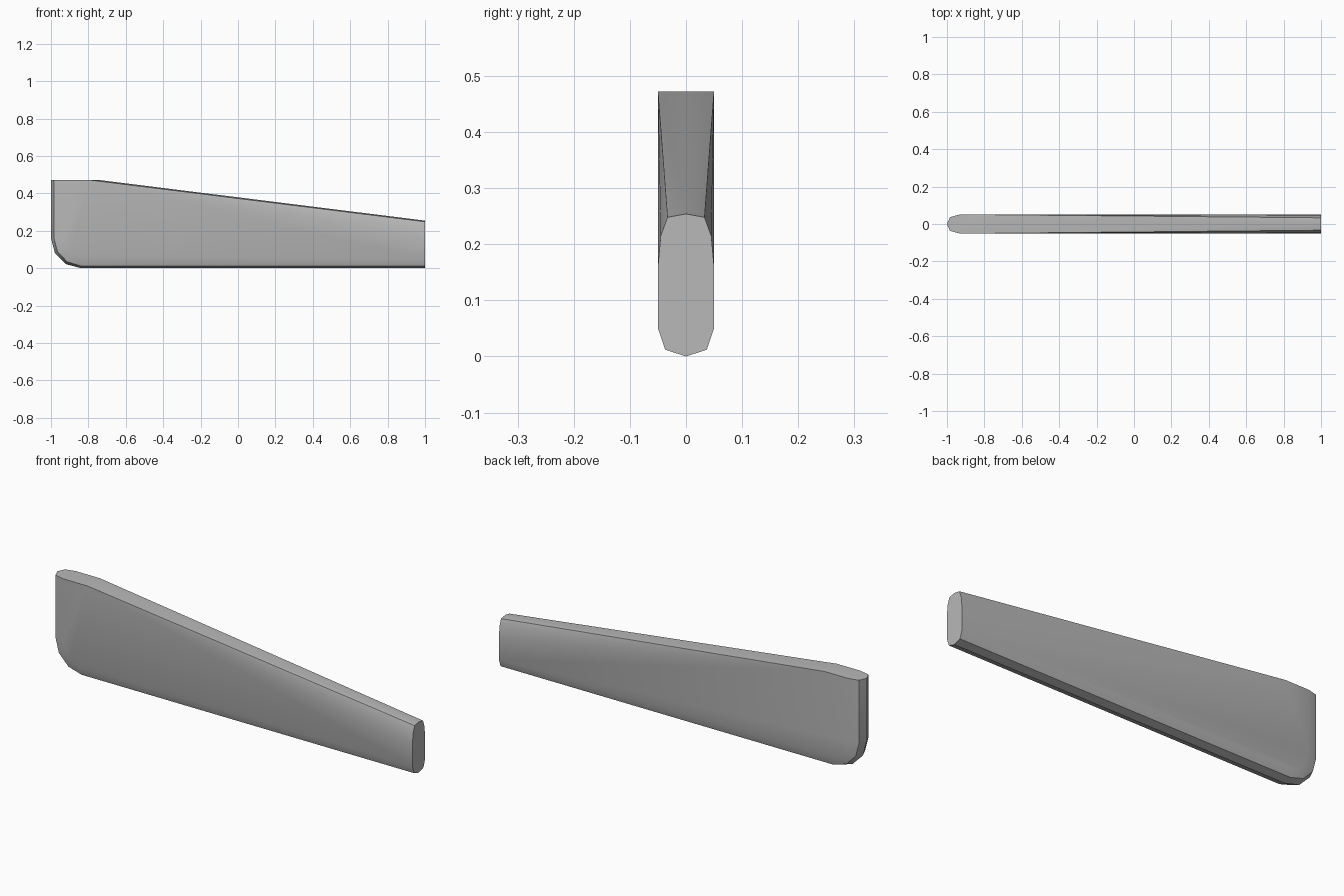
import bpy, bmesh, math

cube = bpy.data.objects.get("Cube")
if cube:
    bpy.data.objects.remove(cube)

# Main dimensions
TOP, RADIUS, HALF = 0.472, 0.16, 0.05
PROFILE = [(-HALF, 0.05), (-0.037, 0.012), (0, 0), (0.037, 0.012), (HALF, 0.05)]

grey = bpy.data.materials.new("plain grey")
grey.use_nodes = True
colour = (0.48, 0.48, 0.48, 1)
grey.diffuse_color = colour
grey.node_tree.nodes["Principled BSDF"].inputs["Base Color"].default_value = colour

bm = bmesh.new()

# Outer path: down the left end, round the corner, along the bottom
path = [(-1, TOP, 0)]
for step in range(4):
    a = math.radians(30 * step)
    path.append((-1 + RADIUS * (1 - math.cos(a)), RADIUS * (1 - math.sin(a)), a))
path.append((1, 0, math.pi / 2))

# Bevelled rim swept along the path, a little wider on the left end
rows = []
for x, z, a in path:
    row = []
    for y, depth in PROFILE:
        d = depth * (1 + 0.35 * math.cos(a))
        row.append(bm.verts.new((x + d * math.cos(a), y, z + d * math.sin(a))))
    rows.append(row)
for r, s in zip(rows, rows[1:]):
    for i in range(4):
        bm.faces.new((r[i], r[i + 1], s[i + 1], s[i]))

# Crown: flat top at the left, then a sloping ridge to the right end
bend = bm.verts.new((-0.75, 0, TOP))
crown = bm.verts.new((1, 0, 0.254))
shoulders, ends = [], []
for sign, column in ((-1, 0), (1, 4)):
    shoulder = bm.verts.new((-0.8, sign * HALF, TOP))
    end = [bm.verts.new((1, sign * y, z))
           for y, z in ((HALF, 0.16), (0.045, 0.215), (0.033, 0.248))]
    bm.faces.new([row[column] for row in rows] + [end[0], shoulder])
    for low, high in zip(end, end[1:]):
        bm.faces.new((shoulder, low, high))
    bm.faces.new((shoulder, end[2], crown, bend))
    shoulders.append(shoulder)
    ends.append(end)

# End caps
bm.faces.new(rows[0] + [shoulders[1], bend, shoulders[0]])
bm.faces.new(rows[-1] + ends[1] + [crown] + ends[0][::-1])
bmesh.ops.recalc_face_normals(bm, faces=bm.faces)

mesh = bpy.data.meshes.new("tapered_bar")
bm.to_mesh(mesh)
bm.free()
mesh.materials.append(grey)
bar = bpy.data.objects.new("tapered_bar", mesh)
bpy.context.collection.objects.link(bar)

# Smooth shading with crisp edges
bpy.ops.object.select_all(action="DESELECT")
bar.select_set(True)
bpy.context.view_layer.objects.active = bar
bpy.ops.object.shade_smooth_by_angle(angle=math.radians(30))
